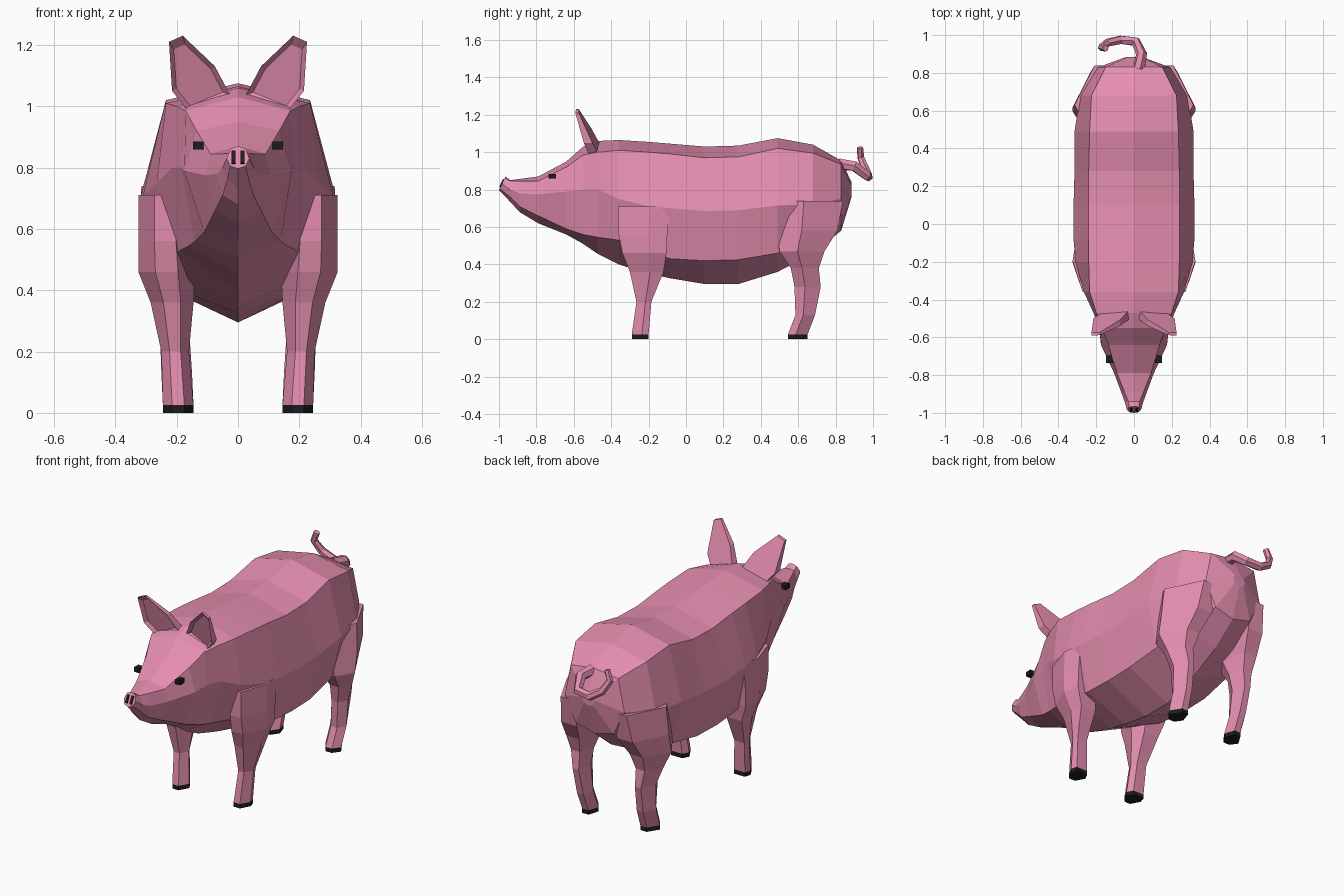
import bpy, bmesh
from mathutils import Vector, Matrix

if "Cube" in bpy.data.objects:
    bpy.data.objects.remove(bpy.data.objects["Cube"])


def material(name, color):
    m = bpy.data.materials.new(name)
    m.diffuse_color = color
    m.use_nodes = True
    m.node_tree.nodes["Principled BSDF"].inputs["Base Color"].default_value = m.diffuse_color
    return m


PINK = material("pink_skin", (0.78, 0.27, 0.43, 1))
BLACK = material("black", (0.012, 0.012, 0.012, 1))


def finish(name, bm, mat):
    bmesh.ops.recalc_face_normals(bm, faces=bm.faces)
    me = bpy.data.meshes.new(name)
    bm.to_mesh(me)
    bm.free()
    me.materials.append(mat)
    ob = bpy.data.objects.new(name, me)
    bpy.context.collection.objects.link(ob)
    return ob


def loft(name, rings, mat):
    """Skin a list of equal-length point rings and cap both ends."""
    bm = bmesh.new()
    vs = [[bm.verts.new(p) for p in r] for r in rings]
    n = len(vs[0])
    for a, b in zip(vs, vs[1:]):
        for i in range(n):
            j = (i + 1) % n
            bm.faces.new((a[i], a[j], b[j], b[i]))
    bm.faces.new(vs[0])
    bm.faces.new(vs[-1])
    return finish(name, bm, mat)


def box(name, loc, size, rot_x, mat):
    bm = bmesh.new()
    bmesh.ops.create_cube(bm, size=1)
    bm.transform(Matrix.Translation(loc) @ Matrix.Rotation(rot_x, 4, 'X')
                 @ Matrix.Diagonal((*size, 1)))
    return finish(name, bm, mat)


# Body and head: y, ridge z, shoulder x z, flank x z, belly x z, keel z
sections = [
    (-.965, .87, .025, .862, .037, .83, .025, .805, .797),
    (-.94, .85, .03, .847, .05, .80, .035, .76, .735),
    (-.89, .857, .05, .845, .068, .78, .05, .71, .68),
    (-.79, .87, .09, .845, .105, .775, .075, .66, .62),
    (-.64, .95, .135, .92, .175, .79, .11, .59, .56),
    (-.55, 1.03, .17, .985, .185, .80, .14, .56, .51),
    (-.47, 1.06, .20, 1.0, .215, .80, .16, .545, .455),
    (-.36, 1.065, .235, 1.01, .265, .75, .19, .53, .40),
    (-.20, 1.055, .24, 1.0, .31, .71, .25, .46, .35),
    (-.08, 1.045, .24, .99, .32, .70, .26, .43, .325),
    (.10, 1.03, .24, .97, .32, .685, .265, .42, .295),
    (.28, 1.035, .24, .975, .315, .69, .265, .425, .295),
    (.49, 1.075, .235, 1.02, .315, .715, .25, .46, .36),
    (.68, 1.04, .225, .995, .285, .72, .20, .53, .46),
    (.83, .955, .15, .935, .19, .75, .12, .61, .58),
    (.885, .84, .03, .82, .04, .80, .03, .77, .76),
]
rings = []
for k, (y, zt, xs, zs, xm, zm, xl, zl, zk) in enumerate(sections):
    side = [(xs, zs), (xm, zm), (xl, zl)]
    prof = [(0, zt)] + side + [(0, zk)] + [(-x, z) for x, z in reversed(side)]
    tilt = 0.48 if k == 0 else 0          # snout disc leans back
    rings.append([(x, y - tilt * (zt - z), z) for x, z in prof])
loft("body", rings, PINK)

# Leg levels: z, front y, back y, inner x, outer x
front = [(0, -.29, -.20, .145, .245), (.025, -.29, -.20, .145, .245),
         (.20, -.265, -.185, .16, .25), (.36, -.30, -.12, .145, .285),
         (.46, -.34, -.105, .14, .325), (.56, -.36, -.10, .15, .325),
         (.71, -.36, -.085, .15, .325)]
back = [(0, .545, .65, .145, .245), (.025, .545, .65, .145, .245),
        (.13, .585, .69, .15, .25), (.28, .58, .72, .16, .255),
        (.38, .56, .71, .15, .29), (.47, .50, .74, .12, .325),
        (.58, .49, .81, .08, .325), (.74, .49, .84, .05, .315)]


def leg_ring(level, side, mid, rear):
    z, y0, y1, xi, xo = level
    w, ym = xo - xi, y0 + mid * (y1 - y0)
    pts = [(xi + .3 * w, y0), (xo - .3 * w, y0), (xo, ym),
           (xo - rear * w, y1), (xi + .2 * w, y1), (xi, ym)]
    return [(side * x, y, z) for x, y in pts]


for side, tag in ((1, "left"), (-1, "right")):
    # Legs and hooves
    for kind, levels, mid, rear in (("front", front, .6, .1), ("back", back, .4, .4)):
        r = [leg_ring(l, side, mid, rear) for l in levels]
        loft(f"{kind}_leg_{tag}", r[1:], PINK)
        loft(f"{kind}_hoof_{tag}", r[:2], BLACK)

    # Ear: thin slanted leaf, thick at the base, with a cupped front
    outline = [(.025, 1.035), (.075, 1.13), (.18, 1.23), (.225, 1.21), (.215, 1.05), (.16, .98)]
    fy = lambda x, z: -.49 - .27 * (z - 1) - .2 * x
    rear_ring, rim, cup = [], [], []
    for x, z in outline:
        t = min(1, max(0, (z - 1) / .23))
        rim.append((side * x, fy(x, z), z))
        rear_ring.append((side * x, fy(x, z) + .055 - .04 * t, z))
        xc, zc = x + (.145 - x) * .2, z + (1.09 - z) * .2
        cup.append((side * xc, fy(xc, zc) + .018, zc))
    loft(f"ear_{tag}", [rear_ring, rim, cup], PINK)

    # Eye and nostril
    box(f"eye_{tag}", (side * .13, -.715, .872), (.035, .04, .025), 0, BLACK)
    box(f"nostril_{tag}", (side * .014, -.983, .833), (.013, .012, .046), -.45, BLACK)

# Curly tail: tapering six-sided tube
path = [Vector(p) for p in ((.025, .82, .935), (.04, .90, .925), (.01, .965, .875),
                            (-.07, .975, .868), (-.14, .96, .91),
                            (-.172, .935, .97), (-.15, .93, 1.025))]
tail = []
for i, p in enumerate(path):
    d = path[min(i + 1, len(path) - 1)] - path[max(i - 1, 0)]
    u = d.cross(Vector((.3, .8, .5))).normalized()
    v = d.cross(u).normalized()
    rad = .032 - .0025 * i
    tail.append([p + rad * (Matrix.Rotation(k * 1.0471976, 3, d) @ v) for k in range(6)])
loft("tail", tail, PINK)
